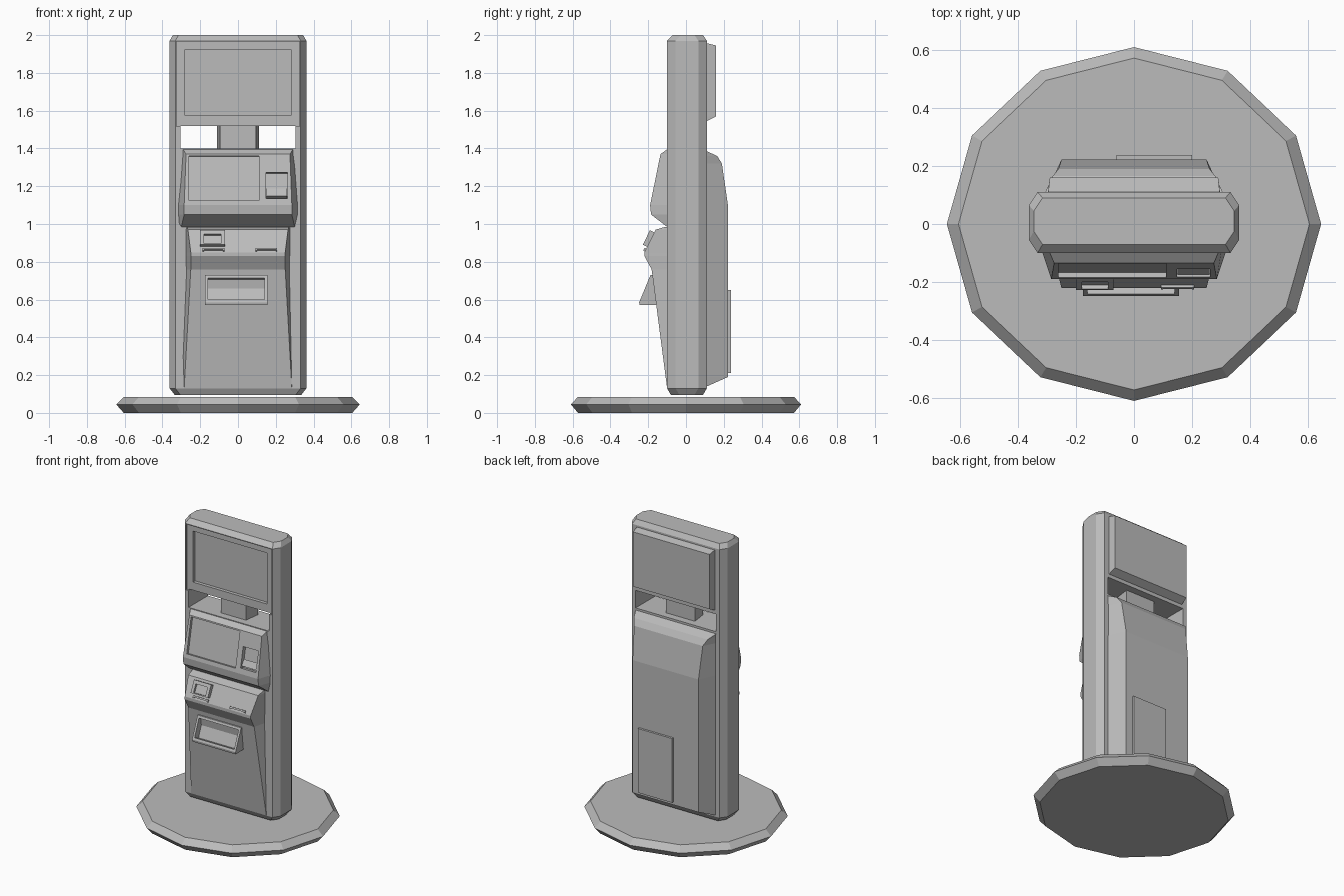
import bpy, bmesh, math
from mathutils import Matrix, Vector

cube = bpy.data.objects.get("Cube")
if cube:
    bpy.data.objects.remove(cube, do_unlink=True)

# One flat grey for the whole machine
grey = bpy.data.materials.new("plain grey")
grey.use_nodes = True
tone = (0.5, 0.5, 0.5, 1)
grey.diffuse_color = tone
grey.node_tree.nodes["Principled BSDF"].inputs["Base Color"].default_value = tone


def add_object(name, bm):
    bmesh.ops.recalc_face_normals(bm, faces=bm.faces)
    mesh = bpy.data.meshes.new(name)
    bm.to_mesh(mesh)
    bm.free()
    mesh.materials.append(grey)
    obj = bpy.data.objects.new(name, mesh)
    bpy.context.collection.objects.link(obj)
    return obj


def loft(name, rings):
    """Skin a stack of rings with equal point counts and cap both ends."""
    bm = bmesh.new()
    loops = [[bm.verts.new(p) for p in ring] for ring in rings]
    for low, high in zip(loops, loops[1:]):
        for i in range(len(low)):
            j = (i + 1) % len(low)
            bm.faces.new((low[i], low[j], high[j], high[i]))
    bm.faces.new(loops[0])
    bm.faces.new(loops[-1])
    return add_object(name, bm)


def shell(name, levels, cx=0):
    """Levels are (z, front y, front half width, back y, back half width)."""
    return loft(name, [[(cx - wf, yf, z), (cx + wf, yf, z), (cx + wb, yb, z), (cx - wb, yb, z)]
                       for z, yf, wf, yb, wb in levels])


def box(name, center, size, lean=0):
    """Box leaning back about x by an angle in degrees."""
    bm = bmesh.new()
    bmesh.ops.create_cube(bm, size=1)
    bmesh.ops.scale(bm, vec=size, verts=bm.verts)
    turn = Matrix.Rotation(math.radians(-lean), 4, "X")
    bmesh.ops.transform(bm, matrix=Matrix.Translation(Vector(center)) @ turn, verts=bm.verts)
    return add_object(name, bm)


def cut(target, center, size, lean=0):
    cutter = box("cutter", center, size, lean)
    cutter.hide_render = True
    mod = target.modifiers.new("cut", "BOOLEAN")
    mod.operation = "DIFFERENCE"
    mod.solver = "EXACT"
    mod.object = cutter
    bpy.context.view_layer.objects.active = target
    bpy.ops.object.modifier_apply(modifier=mod.name)
    bpy.data.objects.remove(cutter, do_unlink=True)


# Twelve-sided floor plate with a sharp rim
def oval(z, r):
    return [(r * math.cos(i * math.pi / 6), 0.945 * r * math.sin(i * math.pi / 6), z)
            for i in range(12)]


loft("floor_plate", [oval(0, 0.605), oval(0.045, 0.645), oval(0.085, 0.605)])


# Tall chamfered frame with a see-through window and a recessed display area
def frame_ring(z, w, yf, yb):
    c, d = 0.03, 0.045
    half = [(w - c, yf), (w, yf + d), (w, yb - d), (w - c, yb)]
    return [(x, y, z) for x, y in half] + [(-x, y, z) for x, y in reversed(half)]


frame = loft("main_frame", [frame_ring(0.095, 0.335, -0.08, 0.09), frame_ring(0.13, 0.362, -0.1, 0.11),
                            frame_ring(1.97, 0.362, -0.1, 0.11), frame_ring(2.0, 0.345, -0.07, 0.09)])
cut(frame, (0, 0, 1.46), (0.61, 0.5, 0.12))
cut(frame, (0, -0.1, 1.74), (0.65, 0.024, 0.45))
cut(frame, (0, -0.1, 1.75), (0.56, 0.07, 0.35))

# Post joining the display to the cabinet
shell("display_post", [(1.38, -0.05, 0.095, 0.06, 0.11), (1.54, -0.05, 0.095, 0.06, 0.11)])

# Rear display housing
shell("display_back", [(1.545, 0.08, 0.30, 0.112, 0.295), (1.57, 0.08, 0.30, 0.16, 0.29),
                       (1.945, 0.08, 0.30, 0.16, 0.29), (1.957, 0.08, 0.30, 0.112, 0.295)])

# Rear cabinet and its service hatch
shell("rear_cabinet", [(0.14, 0.08, 0.315, 0.11, 0.30), (0.19, 0.08, 0.315, 0.222, 0.25),
                       (1.10, 0.08, 0.315, 0.222, 0.25), (1.32, 0.08, 0.315, 0.19, 0.26),
                       (1.36, 0.08, 0.315, 0.165, 0.28), (1.39, 0.08, 0.315, 0.1, 0.31)])
box("service_hatch", (0.07, 0.225, 0.43), (0.26, 0.024, 0.44))

# Touch screen console, leaning back
console = shell("touch_console", [(0.985, -0.1, 0.30, -0.07, 0.32), (1.05, -0.185, 0.285, -0.07, 0.325),
                                  (1.10, -0.19, 0.285, -0.07, 0.325), (1.37, -0.135, 0.275, -0.07, 0.305),
                                  (1.395, -0.1, 0.29, -0.07, 0.305)])
cut(console, (-0.075, -0.16, 1.243), (0.37, 0.035, 0.24), 11.5)
cut(console, (0.205, -0.17, 1.205), (0.115, 0.06, 0.14), 11.5)
box("card_rest", (0.205, -0.15, 1.16), (0.11, 0.03, 0.045), 30)

# Payment shelf running down into the sloping lower panel
panel = shell("lower_panel", [(0.13, -0.1, 0.285, -0.07, 0.305), (0.76, -0.182, 0.25, -0.07, 0.28),
                              (0.83, -0.22, 0.25, -0.07, 0.28), (0.85, -0.22, 0.25, -0.07, 0.28),
                              (0.97, -0.16, 0.265, -0.07, 0.28), (0.985, -0.11, 0.27, -0.07, 0.28)])

# Card reader bezel with a recess, and two slot lips
reader = box("card_reader", (-0.135, -0.187, 0.918), (0.13, 0.05, 0.085), 26)
cut(reader, (-0.135, -0.212, 0.922), (0.09, 0.03, 0.055), 26)
for name, x in (("ticket_slot", 0.15), ("card_slot", -0.13)):
    lip = box(name, (x, -0.213, 0.862), (0.115, 0.022, 0.016), 26)
    cut(lip, (x, -0.225, 0.86), (0.1, 0.016, 0.008), 26)

# Open collection tray
tray = shell("collection_tray", [(0.57, -0.245, 0.165, -0.14, 0.16), (0.585, -0.248, 0.165, -0.14, 0.16),
                                 (0.73, -0.188, 0.165, -0.14, 0.16)], -0.01)
cut(tray, (-0.01, -0.213, 0.655), (0.3, 0.08, 0.125), 22)
